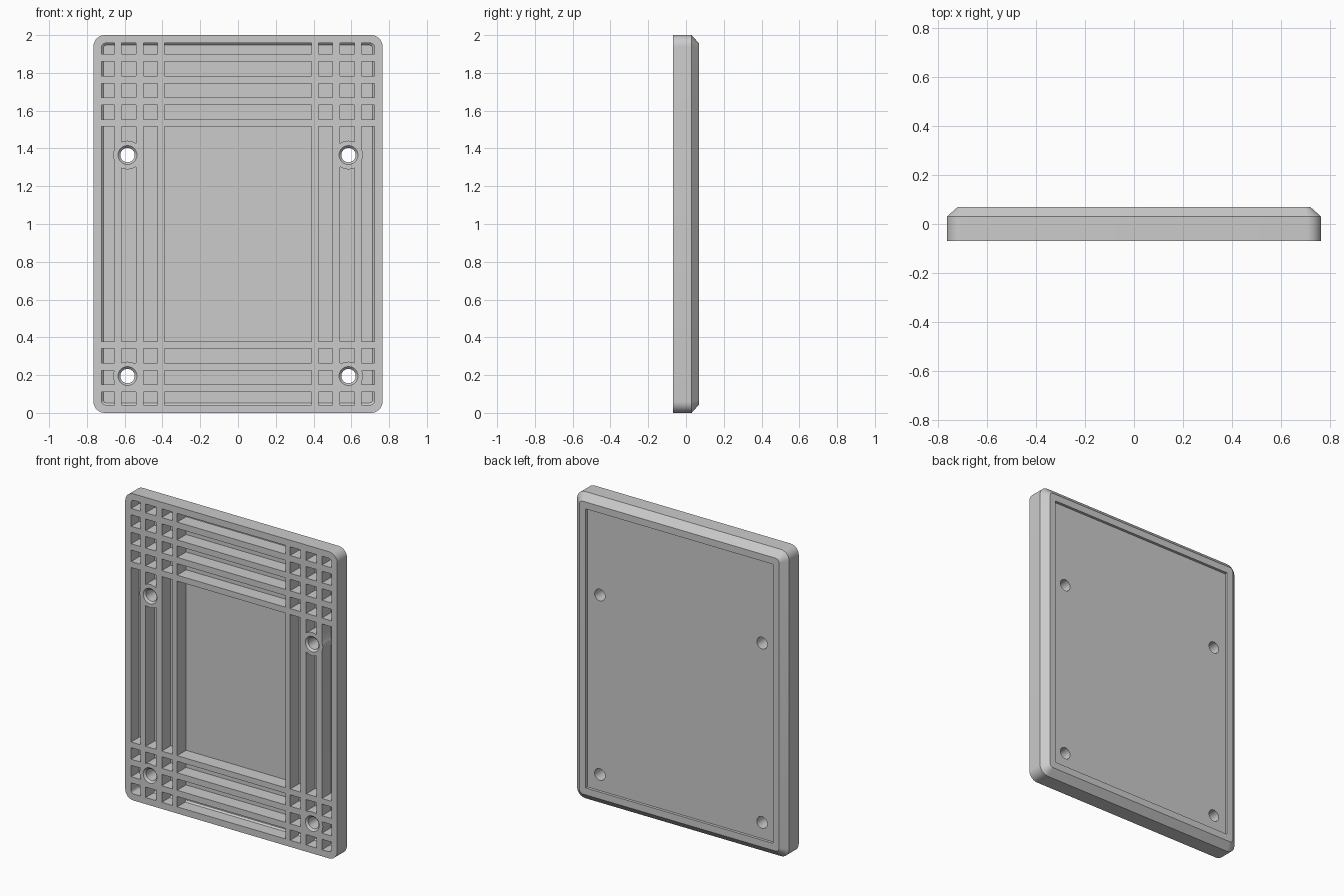
import bpy, bmesh, math
from mathutils import Vector

if "Cube" in bpy.data.objects:
    bpy.data.objects.remove(bpy.data.objects["Cube"])

HALF_W, HEIGHT = 0.765, 2.0
FRONT, BACK, SHOULDER = -0.07, 0.07, 0.03   # depth levels of the plate
CHAMFER, WALL = 0.045, 0.043
POCKET_FLOOR, RECESS_FLOOR = 0.022, 0.052

grey = bpy.data.materials.new("plain grey")
grey.use_nodes = True
colour = (0.6, 0.6, 0.6, 1)
grey.diffuse_color = colour
grey.node_tree.nodes["Principled BSDF"].inputs["Base Color"].default_value = colour


def finish(name, bm):
    bmesh.ops.recalc_face_normals(bm, faces=bm.faces)
    mesh = bpy.data.meshes.new(name)
    bm.to_mesh(mesh)
    bm.free()
    mesh.materials.append(grey)
    obj = bpy.data.objects.new(name, mesh)
    bpy.context.collection.objects.link(obj)
    return obj


def loft(bm, rings):
    """Skin a stack of equal-length loops and cap both ends."""
    loops = [[bm.verts.new(p) for p in ring] for ring in rings]
    n = len(loops[0])
    for a, b in zip(loops, loops[1:]):
        for i in range(n):
            bm.faces.new((a[i], a[(i + 1) % n], b[(i + 1) % n], b[i]))
    bm.faces.new(loops[0])
    bm.faces.new(loops[-1])


def rounded_ring(inset, radius, y, steps=8):
    w, h = HALF_W - inset - radius, HEIGHT / 2 - inset - radius
    pts = []
    for k, (sx, sz) in enumerate(((1, 1), (-1, 1), (-1, -1), (1, -1))):
        for i in range(steps + 1):
            a = math.pi / 2 * (k + i / steps)
            pts.append(Vector((sx * w + radius * math.cos(a), y,
                               HEIGHT / 2 + sz * h + radius * math.sin(a))))
    return pts


def circle(x, z, radius, y, n=32):
    return [Vector((x + radius * math.cos(2 * math.pi * i / n), y,
                    z + radius * math.sin(2 * math.pi * i / n))) for i in range(n)]


def boolean(target, cutter, operation):
    mod = target.modifiers.new(operation.lower(), "BOOLEAN")
    mod.operation, mod.solver, mod.object = operation, "EXACT", cutter
    cutter.hide_render = True
    bpy.context.view_layer.objects.active = target
    bpy.ops.object.modifier_apply(modifier=mod.name)
    bpy.data.objects.remove(cutter)


# Plate body with rounded corners and a chamfered back edge
bm = bmesh.new()
loft(bm, [rounded_ring(0, 0.06, FRONT), rounded_ring(0, 0.06, SHOULDER),
          rounded_ring(CHAMFER, 0.025, BACK)])
plate = finish("plate", bm)

# Pocket grid: the gaps between the stiffening ribs
side = [(0.425, 0.501), (0.541, 0.617), (0.655, 0.75)]
columns = [(-0.39, 0.39)] + side + [(-b, -a) for a, b in side]
rows = [(0.01, 0.111), (0.151, 0.225), (0.265, 0.34), (0.377, 1.515),
        (1.554, 1.629), (1.67, 1.745), (1.784, 1.859), (1.9, 1.99)]
bm = bmesh.new()
for x0, x1 in columns:
    for z0, z1 in rows:
        loft(bm, [[Vector(p) for p in ((x0, y, z0), (x1, y, z0), (x1, y, z1), (x0, y, z1))]
                  for y in (-0.12, POCKET_FLOOR)])
pockets = finish("pocket_cutter", bm)

# Outer wall of the pocket area follows the plate outline and chamfer
slope = POCKET_FLOOR + 0.03
bm = bmesh.new()
loft(bm, [rounded_ring(WALL, 0.02, -0.1), rounded_ring(WALL, 0.02, 0.012),
          rounded_ring(WALL + slope - 0.012, 0.005, slope)])
boolean(pockets, finish("cavity_cutter", bm), "INTERSECT")

# Bosses stay solid around the screw holes
holes = [(sx * 0.585, z) for sx in (-1, 1) for z in (0.195, 1.365)]
bm = bmesh.new()
for x, z in holes:
    loft(bm, [circle(x, z, 0.076, y) for y in (-0.2, 0.1)])
boolean(pockets, finish("boss_cutter", bm), "DIFFERENCE")
boolean(plate, pockets, "DIFFERENCE")

# Shallow recess in the back
bm = bmesh.new()
loft(bm, [rounded_ring(0.09, 0.002, y, 1) for y in (RECESS_FLOOR, 0.1)])
boolean(plate, finish("recess_cutter", bm), "DIFFERENCE")

# Screw holes with a bevelled front rim
bm = bmesh.new()
for x, z in holes:
    loft(bm, [circle(x, z, 0.05, -0.1), circle(x, z, 0.05, FRONT),
              circle(x, z, 0.038, FRONT + 0.012), circle(x, z, 0.038, 0.1)])
boolean(plate, finish("hole_cutter", bm), "DIFFERENCE")

bpy.ops.object.select_all(action="DESELECT")
plate.select_set(True)
bpy.context.view_layer.objects.active = plate
bpy.ops.object.shade_smooth_by_angle(angle=math.radians(30))
